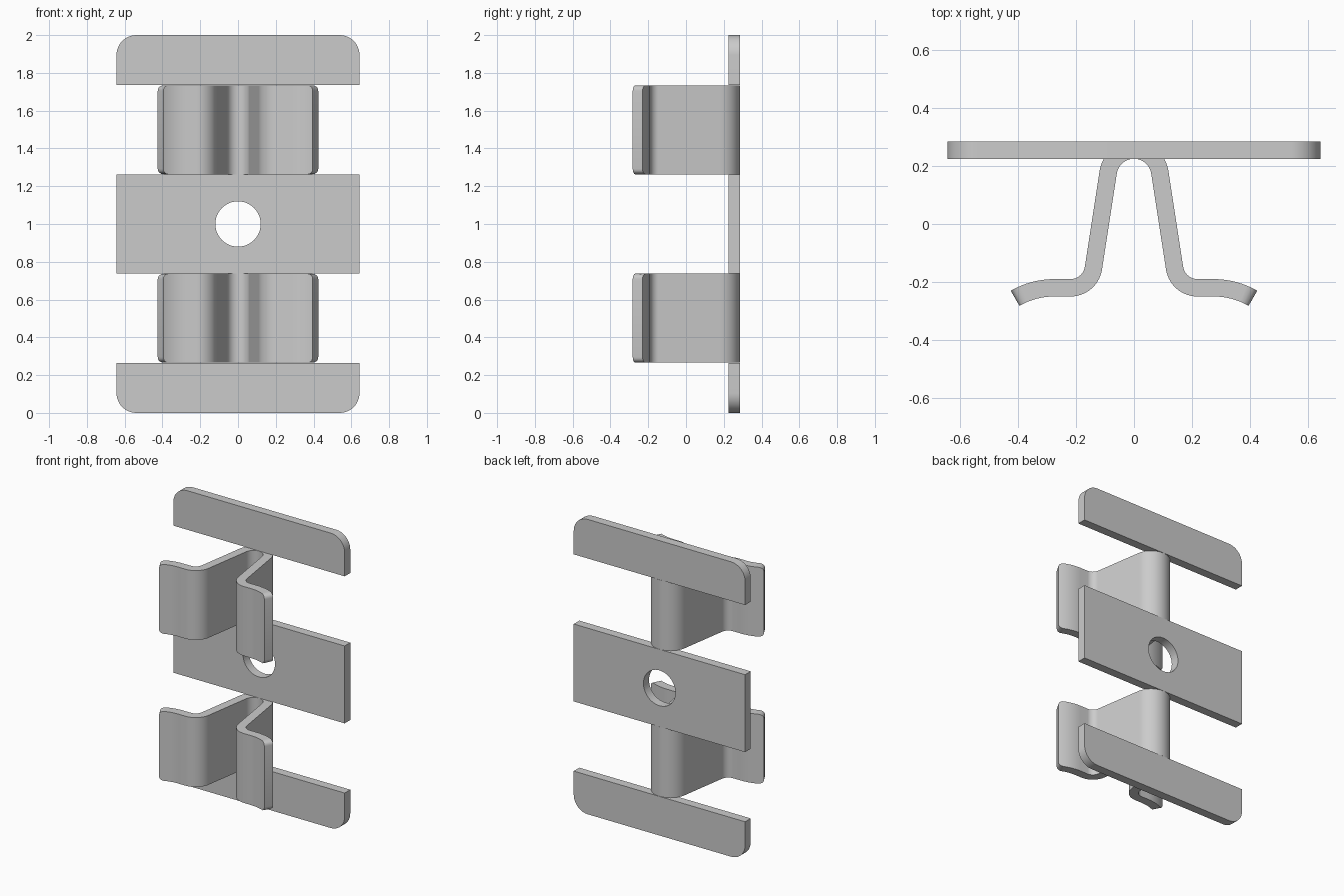
import bpy, bmesh
from math import sin, cos, pi, radians, atan2, hypot

if "Cube" in bpy.data.objects:
    bpy.data.objects.remove(bpy.data.objects["Cube"])

Y0, Y1 = 0.225, 0.285      # sheet front and back
W = 0.643                  # half width of plates
T = 0.03                   # half sheet thickness


def finish(bm, name):
    bmesh.ops.remove_doubles(bm, verts=bm.verts, dist=1e-5)
    bmesh.ops.recalc_face_normals(bm, faces=bm.faces)
    me = bpy.data.meshes.new(name)
    bm.to_mesh(me)
    bm.free()
    ob = bpy.data.objects.new(name, me)
    bpy.context.collection.objects.link(ob)
    bpy.ops.object.select_all(action='DESELECT')
    ob.select_set(True)
    bpy.context.view_layer.objects.active = ob
    bpy.ops.object.shade_smooth_by_angle(angle=radians(30))
    return ob


def arc(cx, cy, r, a0, a1, n):
    out = []
    for i in range(n + 1):
        a = radians(a0 + (a1 - a0) * i / n)
        out.append((cx + r * cos(a), cy + r * sin(a)))
    return out


def end_plate(name, flip):
    r = 0.105
    pts = [(W, 0.265), (-W, 0.265)]
    pts += arc(-W + r, r, r, 180, 270, 12) + arc(W - r, r, r, 270, 360, 12)
    bm = bmesh.new()
    rows = [[bm.verts.new((x, y, 2 - z if flip else z)) for x, z in pts] for y in (Y0, Y1)]
    for row in rows:
        bm.faces.new(row)
    n = len(pts)
    for i in range(n):
        j = (i + 1) % n
        bm.faces.new((rows[0][i], rows[0][j], rows[1][j], rows[1][i]))
    finish(bm, name)


def middle_plate():
    h, r = 0.2625, 0.12
    c = atan2(h, W)
    angles = sorted([2 * pi * i / 48 for i in range(48)] + [c, pi - c, pi + c, 2 * pi - c])
    loops = []
    bm = bmesh.new()
    for hole, y in ((1, Y0), (1, Y1), (0, Y1), (0, Y0)):
        row = []
        for a in angles:
            d = r if hole else min(W / max(abs(cos(a)), 1e-6), h / max(abs(sin(a)), 1e-6))
            row.append(bm.verts.new((d * cos(a), y, 1 + d * sin(a))))
        loops.append(row)
    n = len(angles)
    for k in range(4):
        p, q = loops[k], loops[(k + 1) % 4]
        for i in range(n):
            j = (i + 1) % n
            bm.faces.new((p[i], p[j], q[j], q[i]))
    finish(bm, "middle_plate")


def clip(name, z0, z1):
    # Right half of the strip: (inner point, outer point), from arch to lip
    half = []

    def bend(cx, cy, r, a0, a1, n, outer_sign):
        half.extend(zip(arc(cx, cy, r - outer_sign * T, a0, a1, n),
                        arc(cx, cy, r + outer_sign * T, a0, a1, n)))
    bend(0, 0.165, 0.09, 90, 8.7, 14, 1)          # arch
    bend(0.219, -0.14, 0.08, 188.7, 270, 14, -1)  # foot bend
    bend(0.275, -0.49, 0.27, 90, 62, 10, 1)       # curved lip
    bend(0.275, -0.49, 0.27, 61.4, 60, 5, 1)      # rounded lip corners

    mids = [((a[0] + b[0]) / 2, (a[1] + b[1]) / 2) for a, b in half]
    rc, dist, insets = 0.03, 0.0, []
    for i in range(len(mids) - 1, -1, -1):
        if i < len(mids) - 1:
            dist += hypot(mids[i][0] - mids[i + 1][0], mids[i][1] - mids[i + 1][1])
        k = max(0.0, rc - dist)
        insets.insert(0, rc - (rc * rc - k * k) ** 0.5)

    full = [((-a[0], a[1]), (-b[0], b[1]), s) for (a, b), s in zip(half, insets)][:0:-1]
    full += [(a, b, s) for (a, b), s in zip(half, insets)]
    bm = bmesh.new()
    rings = [[bm.verts.new((*p, z)) for p, z in
              ((a, z0 + s), (b, z0 + s), (b, z1 - s), (a, z1 - s))] for a, b, s in full]
    for p, q in zip(rings, rings[1:]):
        for i in range(4):
            j = (i + 1) % 4
            bm.faces.new((p[i], p[j], q[j], q[i]))
    bm.faces.new(rings[0])
    bm.faces.new(rings[-1])
    finish(bm, name)


end_plate("bottom_plate", False)
end_plate("top_plate", True)
middle_plate()
clip("lower_spring_clip", 0.266, 0.737)
clip("upper_spring_clip", 1.263, 1.734)
